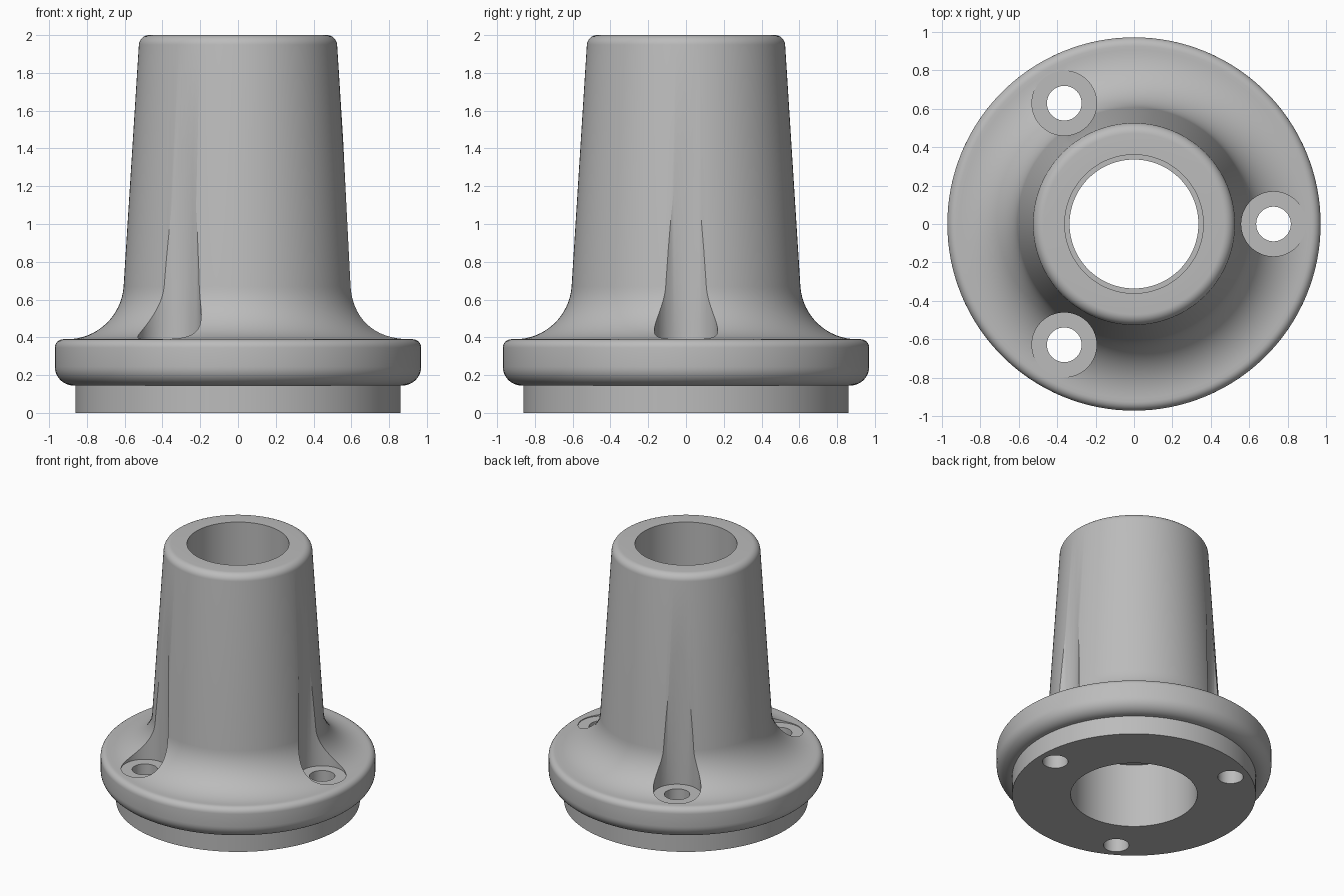
import bpy
import bmesh
from math import cos, sin, radians, tau

default = bpy.data.objects.get("Cube")
if default:
    bpy.data.objects.remove(default, do_unlink=True)

metal = bpy.data.materials.new("light grey metal")
GREY = (0.5, 0.5, 0.5, 1)
metal.diffuse_color = GREY
metal.use_nodes = True
metal.node_tree.nodes["Principled BSDF"].inputs["Base Color"].default_value = GREY


def arc(r, z, radius, start, end, steps):
    """Profile points on a circular arc, angles in degrees."""
    angles = [radians(start + (end - start) * i / steps) for i in range(steps + 1)]
    return [(r + radius * cos(a), z + radius * sin(a)) for a in angles]


def lathe(name, profile, segments, closed_loop):
    """Revolve an (r, z) profile around z; open profiles get end caps."""
    bm = bmesh.new()
    rings = [[bm.verts.new((r * cos(tau * i / segments), r * sin(tau * i / segments), z))
              for i in range(segments)] for r, z in profile]
    pairs = list(zip(rings, rings[1:]))
    if closed_loop:
        pairs.append((rings[-1], rings[0]))
    else:
        bm.faces.new(rings[0])
        bm.faces.new(rings[-1])
    for low, high in pairs:
        for i in range(segments):
            j = (i + 1) % segments
            bm.faces.new((low[i], low[j], high[j], high[i]))
    bmesh.ops.recalc_face_normals(bm, faces=bm.faces)
    mesh = bpy.data.meshes.new(name)
    bm.to_mesh(mesh)
    bm.free()
    mesh.materials.append(metal)
    obj = bpy.data.objects.new(name, mesh)
    bpy.context.collection.objects.link(obj)
    return obj


# Flanged tapered body with a stepped bore
profile = [(0.86, 0), (0.86, 0.145)]              # spigot
profile += arc(0.87, 0.245, 0.1, -90, 0, 10)      # rounded flange underside
profile += arc(0.925, 0.345, 0.045, 0, 90, 6)     # flange top edge
profile += arc(0.905, 0.69, 0.3, 270, 184, 16)    # sweep up into the tower
profile += arc(0.47, 1.945, 0.055, 4, 90, 8)      # rounded tower rim
profile += [(0.36, 2), (0.36, 1.5), (0.335, 1.5),  # top bore and web
            (0.335, 0.5), (0.447, 0.5), (0.447, 0)]  # bottom recess
body = lathe("flanged_body", profile, 128, True)

# Three bolt holes with spot faces that scallop the tower
for i in range(3):
    angle = tau * i / 3
    cutter = lathe("bolt_cutter", [(0.09, -0.1), (0.09, 0.385), (0.168, 0.385), (0.168, 2.2)], 64, False)
    cutter.location = (0.725 * cos(angle), 0.725 * sin(angle), 0)
    cutter.hide_render = True
    cut = body.modifiers.new("bolt_hole", 'BOOLEAN')
    cut.operation = 'DIFFERENCE'
    cut.solver = 'EXACT'
    cut.object = cutter

# Apply the cuts, then remove the cutters
bpy.context.view_layer.update()
cut_mesh = bpy.data.meshes.new_from_object(body.evaluated_get(bpy.context.evaluated_depsgraph_get()))
cutters = [m.object for m in body.modifiers]
body.modifiers.clear()
body.data = cut_mesh
for cutter in cutters:
    bpy.data.objects.remove(cutter, do_unlink=True)

bpy.ops.object.select_all(action='DESELECT')
body.select_set(True)
bpy.context.view_layer.objects.active = body
bpy.ops.object.shade_smooth_by_angle(angle=radians(30))
